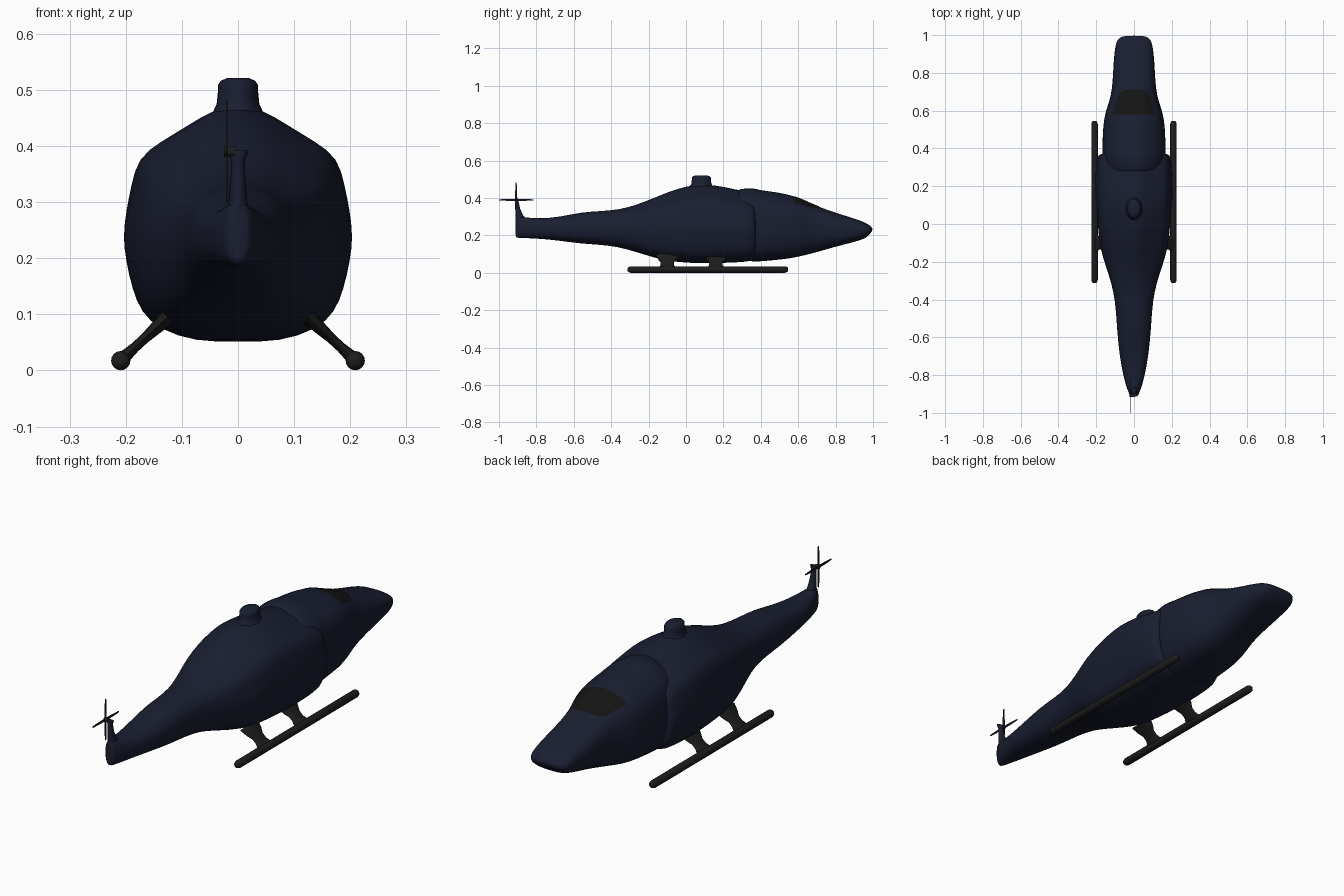
import bpy, bmesh, math
from mathutils import Vector

if "Cube" in bpy.data.objects:
    bpy.data.objects.remove(bpy.data.objects["Cube"])


def material(name, rgb):
    m = bpy.data.materials.new(name)
    m.diffuse_color = (*rgb, 1)
    m.use_nodes = True
    m.node_tree.nodes["Principled BSDF"].inputs["Base Color"].default_value = m.diffuse_color
    return m


NAVY = material("navy_paint", (0.010, 0.013, 0.030))
BLACK = material("black_metal", (0.012, 0.012, 0.012))
GLASS = material("dark_glass", (0.007, 0.007, 0.007))


def finish(name, bm, mat, subdiv=0, mirror=False, angle=40):
    bmesh.ops.recalc_face_normals(bm, faces=bm.faces)
    me = bpy.data.meshes.new(name)
    bm.to_mesh(me)
    bm.free()
    me.materials.append(mat)
    ob = bpy.data.objects.new(name, me)
    bpy.context.collection.objects.link(ob)
    if mirror:
        ob.modifiers.new("mirror", 'MIRROR')
    if subdiv:
        s = ob.modifiers.new("subdiv", 'SUBSURF')
        s.levels = s.render_levels = subdiv
    bpy.ops.object.select_all(action='DESELECT')
    ob.select_set(True)
    bpy.context.view_layer.objects.active = ob
    bpy.ops.object.shade_smooth_by_angle(angle=math.radians(angle))
    return ob


def loft(bm, rings):
    """Skin a list of equal-length closed rings and cap both ends."""
    vs = [[bm.verts.new(p) for p in r] for r in rings]
    n = len(vs[0])
    for a, b in zip(vs, vs[1:]):
        for i in range(n):
            j = (i + 1) % n
            bm.faces.new((a[i], a[j], b[j], b[i]))
    bm.faces.new(vs[0])
    bm.faces.new(vs[-1])


def ellipse(n=16):
    return [(math.cos(2 * math.pi * i / n), math.sin(2 * math.pi * i / n)) for i in range(n)]


# Half cross-section of the mid fuselage: (share of half width, share of height)
PEAKED = [(0, 0), (.38, 0), (.68, .05), (.84, .12), (.92, .23), (.97, .35), (1, .46),
          (.97, .57), (.93, .67), (.88, .78), (.70, .84), (.42, .92), (.2, .985), (0, 1)]


def rounded_half(power):
    n, out = len(PEAKED) - 1, []
    for i in range(n + 1):
        a = -math.pi / 2 + math.pi * i / n
        c, s = max(0, math.cos(a)), math.sin(a)
        out.append((c ** (2 / power), .5 + .5 * math.copysign(abs(s) ** (2 / power), s)))
    return out


def body_ring(y, half_w, z0, z1, peak, power):
    half = [(p[0] * peak + q[0] * (1 - peak), p[1] * peak + q[1] * (1 - peak))
            for p, q in zip(PEAKED, rounded_half(power))]
    full = half + [(-u, v) for u, v in half[-2:0:-1]]
    return [(u * half_w, y, z0 + v * (z1 - z0)) for u, v in full]


def body(name, stations, power):
    bm = bmesh.new()
    loft(bm, [body_ring(*s, power) for s in stations])
    return finish(name, bm, NAVY, subdiv=1, angle=60)


# Rear fuselage and tail boom: y, half width, bottom, top, peakedness
body("fuselage", [
    (-.912, .018, .19, .30, 0), (-.905, .024, .187, .305, 0), (-.85, .045, .185, .295, 0),
    (-.78, .062, .182, .29, 0), (-.68, .079, .172, .298, 0), (-.56, .09, .155, .325, 0),
    (-.46, .096, .15, .33, .1), (-.36, .108, .138, .338, .2), (-.27, .135, .112, .362, .5),
    (-.18, .166, .084, .398, .8), (-.10, .184, .064, .432, 1), (0, .194, .054, .466, 1),
    (.1, .201, .05, .478, 1), (.2, .206, .053, .462, 1), (.29, .205, .057, .442, 1),
    (.345, .199, .062, .43, 1), (.368, .188, .075, .415, 1), (.375, .165, .1, .39, 1)], 2.4)

# Cabin and nose
cabin = body("cabin", [
    (.24, .10, .12, .40, .5), (.27, .14, .08, .446, .5), (.31, .160, .065, .452, .5),
    (.36, .168, .06, .455, .5), (.39, .169, .06, .444, .5), (.45, .168, .065, .437, .45),
    (.53, .164, .073, .424, .4), (.59, .153, .083, .407, .3), (.65, .132, .097, .380, .2),
    (.70, .119, .11, .358, .1), (.78, .112, .134, .328, 0), (.87, .108, .157, .300, 0),
    (.94, .100, .176, .277, 0), (.97, .091, .192, .262, 0), (.988, .076, .212, .249, 0),
    (.997, .05, .228, .24, 0)], 2.7)

# Windscreen: a patch laid over the cabin roof
bpy.context.view_layer.update()
dg = bpy.context.evaluated_depsgraph_get()
cab = cabin.evaluated_get(dg)
bm = bmesh.new()
rows, cols, grid = 10, 16, []
for i in range(rows + 1):
    t, row = i / rows, []
    for j in range(cols + 1):
        s = 2 * j / cols - 1
        x = s * (.112 - .03 * t)
        y = .58 + t * (.132 - .03 * s ** 4)
        hit, loc, nor, _ = cab.ray_cast(Vector((x, y, 1)), Vector((0, 0, -1)))
        row.append(bm.verts.new(loc + nor * .002 if hit else (x, y, .38)))
    grid.append(row)
for a, b in zip(grid, grid[1:]):
    for j in range(cols):
        bm.faces.new((a[j], a[j + 1], b[j + 1], b[j]))
finish("windscreen", bm, GLASS)

# Rotor mast stub on the roof: z, x radius, y radius
bm = bmesh.new()
loft(bm, [[(c * rx, .082 + s * ry, z) for c, s in ellipse(24)] for z, rx, ry in
          [(.44, .06, .08), (.462, .044, .062), (.475, .038, .054), (.495, .036, .051),
           (.508, .036, .051), (.516, .031, .045), (.521, .02, .03)]])
finish("rotor_mast", bm, NAVY, angle=60)

# Tail fin: z, back y, front y, half width
bm = bmesh.new()
loft(bm, [[(c * w, (y0 + y1) / 2 + s * (y1 - y0) / 2, z) for c, s in ellipse(16)]
          for z, y0, y1, w in
          [(.20, -.912, -.85, .02), (.28, -.912, -.85, .018), (.31, -.912, -.872, .016),
           (.34, -.912, -.886, .013), (.375, -.914, -.894, .012), (.383, -.915, -.896, .016),
           (.392, -.915, -.897, .019)]])
finish("tail_fin", bm, NAVY)

# Tail rotor: hub and four tapered blades
bm = bmesh.new()
CY, CZ = -.908, .39
loft(bm, [[(x, CY + .009 * c, CZ + .009 * s) for c, s in ellipse(12)] for x in (-.025, -.005)])
for k in range(4):
    a = k * math.pi / 2
    d, p = (math.cos(a), math.sin(a)), (-math.sin(a), math.cos(a))
    loft(bm, [[(-.02 + sx * .0015, CY + d[0] * r + p[0] * w * sw, CZ + d[1] * r + p[1] * w * sw)
               for sx, sw in ((-1, -1), (1, -1), (1, 1), (-1, 1))]
              for r, w in ((0, .006), (.05, .005), (.092, .0025))])
finish("tail_rotor", bm, BLACK)

# Skid tubes
bm = bmesh.new()
loft(bm, [[(.209 + c * r, y, .0175 + s * r) for c, s in ellipse(16)] for y, r in
          [(-.312, .009), (-.306, .014), (-.296, .0172), (.53, .0172), (.54, .014), (.546, .009)]])
finish("skids", bm, BLACK, mirror=True, angle=60)

# Skid struts, flared at both ends: distance along strut, y half width, thickness
bm = bmesh.new()
top, foot = Vector((.125, 0, .095)), Vector((.209, 0, .018))
side = Vector((foot.z - top.z, 0, top.x - foot.x)).normalized()
for yc in (-.1, .16):
    rings = []
    for t, w, h in [(0, .062, .014), (.3, .05, .011), (.5, .036, .009), (.7, .036, .009),
                    (.88, .046, .011), (1, .056, .013)]:
        c0 = top.lerp(foot, t)
        rings.append([c0 + side * (s * h) + Vector((0, yc + c * w, 0)) for c, s in ellipse(16)])
    loft(bm, rings)
finish("skid_struts", bm, BLACK, mirror=True, angle=60)
